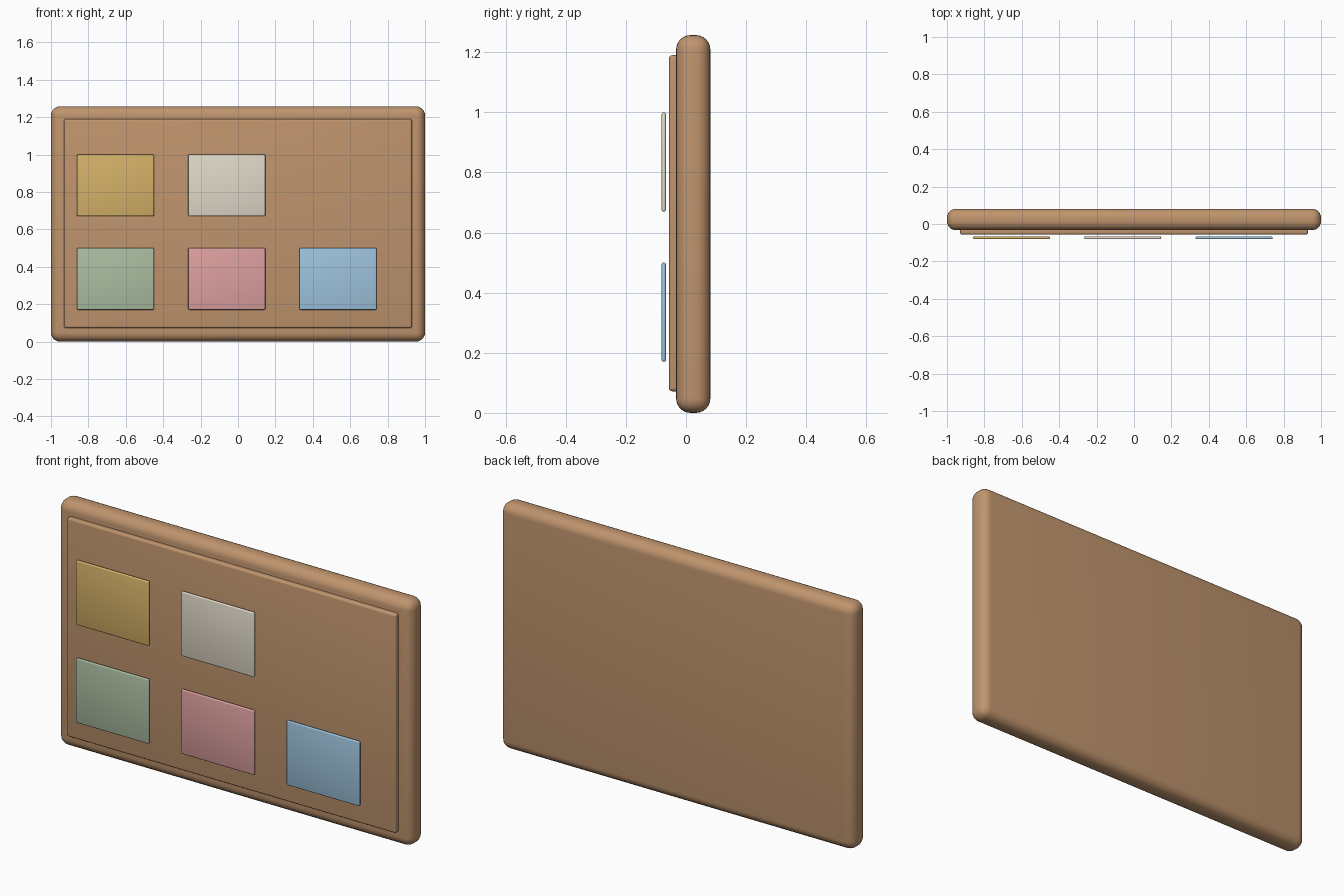
import bpy
import math

if "Cube" in bpy.data.objects:
    bpy.data.objects.remove(bpy.data.objects["Cube"])


def material(name, rgb255):
    # screen colour converted to linear
    mat = bpy.data.materials.new(name)
    mat.diffuse_color = [(c / 255) ** 2.2 for c in rgb255] + [1.0]
    mat.use_nodes = True
    mat.node_tree.nodes["Principled BSDF"].inputs["Base Color"].default_value = mat.diffuse_color
    return mat


def rounded_box(name, x, y, z, radius, segments, mat):
    # x, y, z are (min, max) ranges
    spans = (x, y, z)
    bpy.ops.mesh.primitive_cube_add(size=1, location=[(a + b) / 2 for a, b in spans])
    obj = bpy.context.object
    obj.name = name
    obj.scale = [b - a for a, b in spans]
    bpy.ops.object.transform_apply(location=False, rotation=False, scale=True)
    bevel = obj.modifiers.new("rounding", "BEVEL")
    bevel.width = radius
    bevel.segments = segments
    bpy.ops.object.modifier_apply(modifier=bevel.name)
    bpy.ops.object.shade_smooth_by_angle(angle=math.radians(35))
    obj.data.materials.append(mat)
    return obj


wood = material("wood", (190, 147, 109))

# Thick rounded backing board
rounded_box("board", (-1, 1), (-0.033, 0.081), (0, 1.257), 0.048, 6, wood)

# Thin raised front panel
rounded_box("front_panel", (-0.93, 0.93), (-0.057, -0.02), (0.072, 1.19), 0.011, 4, wood)

# Note cards hovering just in front: column, row, colour
CARD_W, CARD_H = 0.412, 0.33
cards = {
    "yellow_card": (0, 1, (212, 176, 104)),
    "cream_card": (1, 1, (224, 216, 200)),
    "green_card": (0, 0, (170, 188, 160)),
    "pink_card": (1, 0, (220, 158, 158)),
    "blue_card": (2, 0, (156, 194, 220)),
}
for name, (col, row, rgb) in cards.items():
    x0 = -0.861 + 0.595 * col
    z0 = 0.17 + 0.5 * row
    rounded_box(name, (x0, x0 + CARD_W), (-0.081, -0.067), (z0, z0 + CARD_H),
                0.006, 3, material(name, rgb))
